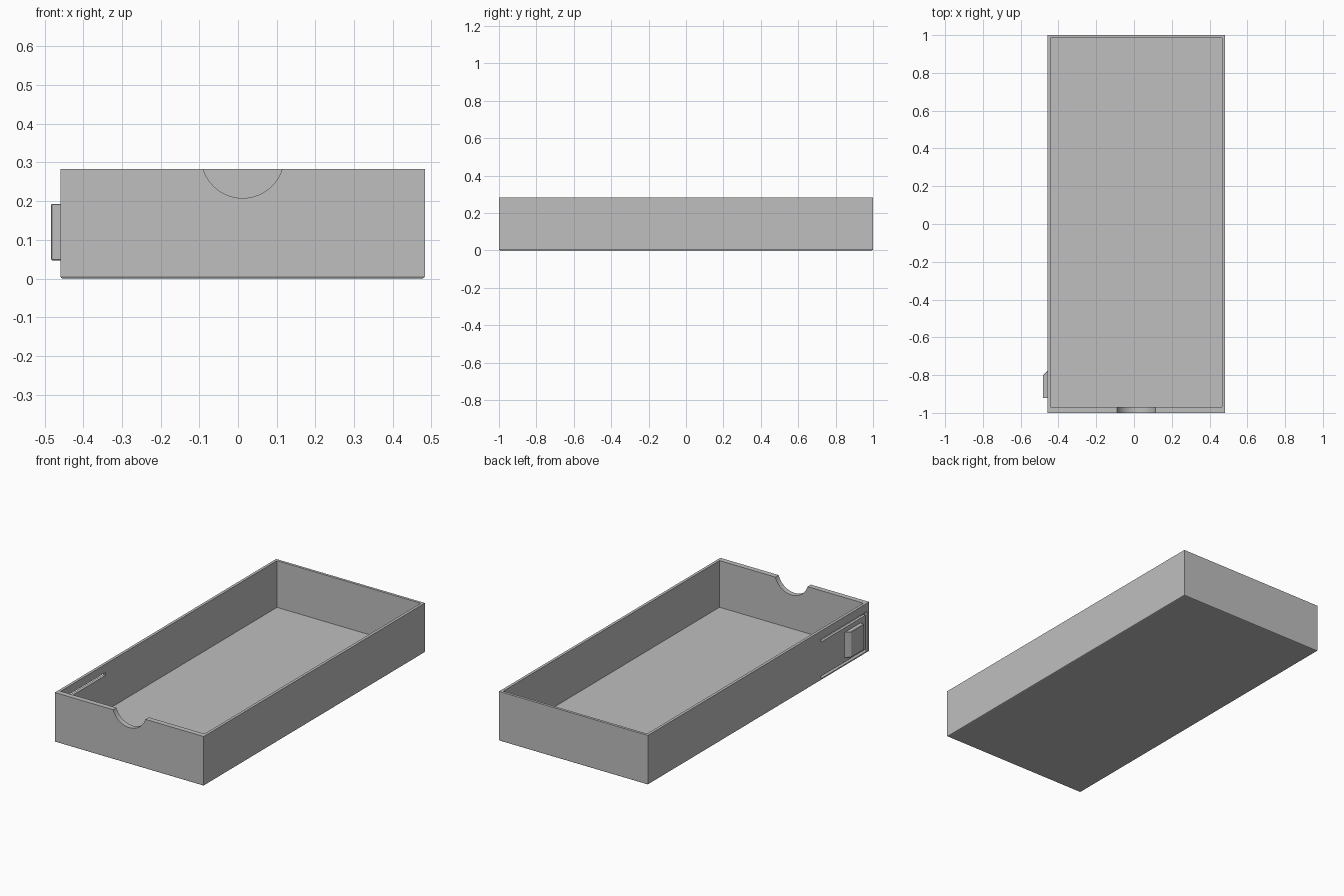
import bpy, bmesh, math

if "Cube" in bpy.data.objects:
    bpy.data.objects.remove(bpy.data.objects["Cube"])

grey = bpy.data.materials.new("plain grey")
grey.diffuse_color = (0.52, 0.52, 0.52, 1)
grey.use_nodes = True
grey.node_tree.nodes["Principled BSDF"].inputs["Base Color"].default_value = grey.diffuse_color


def prism(name, profile, place, lo, hi):
    """Extrude a 2D profile between lo and hi; place(a, b, t) gives the 3D point."""
    bm = bmesh.new()
    low = [bm.verts.new(place(a, b, lo)) for a, b in profile]
    high = [bm.verts.new(place(a, b, hi)) for a, b in profile]
    n = len(profile)
    bm.faces.new(low)
    bm.faces.new(high)
    for i in range(n):
        j = (i + 1) % n
        bm.faces.new((low[i], low[j], high[j], high[i]))
    bmesh.ops.recalc_face_normals(bm, faces=bm.faces)
    mesh = bpy.data.meshes.new(name)
    bm.to_mesh(mesh)
    bm.free()
    mesh.materials.append(grey)
    obj = bpy.data.objects.new(name, mesh)
    bpy.context.collection.objects.link(obj)
    return obj


def rect(x0, x1, y0, y1):
    return [(x0, y0), (x1, y0), (x1, y1), (x0, y1)]


along_x = lambda a, b, t: (t, a, b)
along_y = lambda a, b, t: (a, t, b)
along_z = lambda a, b, t: (a, b, t)

X0, X1, TOP = -0.459, 0.483, 0.283

# Tray body with a small chamfer round the underside
tray = prism("tray", rect(X0, X1, -1, 1), along_z, 0, TOP)
bm = bmesh.new()
bm.from_mesh(tray.data)
rim = [e for e in bm.edges if all(v.co.z < 0.001 for v in e.verts)]
bmesh.ops.bevel(bm, geom=rim, offset=0.006, segments=2, profile=0.5, affect='EDGES')
bm.to_mesh(tray.data)
bm.free()

# Cavity, finger notch in the front wall, and U-shaped slot freeing the clip tongue
cavity = prism("cavity_cutter", rect(X0 + 0.016, X1 - 0.016, -0.97, 0.985),
               along_z, 0.016, 0.4)
circle = [(0.012 + 0.107 * math.cos(2 * math.pi * i / 64),
           0.315 + 0.107 * math.sin(2 * math.pi * i / 64)) for i in range(64)]
notch = prism("notch_cutter", circle, along_y, -1.1, -0.9)
slot_path = [(-0.565, 0.235), (-0.982, 0.235), (-0.982, 0.010), (-0.565, 0.010),
             (-0.565, 0.024), (-0.968, 0.024), (-0.968, 0.219), (-0.565, 0.219)]
slot = prism("slot_cutter", slot_path, along_x, -0.55, X0 + 0.018)

for cutter in (cavity, notch, slot):
    mod = tray.modifiers.new(cutter.name, 'BOOLEAN')
    mod.operation = 'DIFFERENCE'
    mod.solver = 'EXACT'
    mod.object = cutter
    cutter.hide_render = True
    cutter.hide_set(True)

# Raised catch on the left wall, sloped towards the back
catch = prism("clip_catch", [(X0 + 0.004, -0.922), (-0.483, -0.922),
                             (-0.483, -0.803), (X0, -0.778), (X0 + 0.004, -0.778)],
              along_z, 0.047, 0.193)
edge = catch.modifiers.new("soft_edges", 'BEVEL')
edge.width = 0.002
edge.segments = 1
